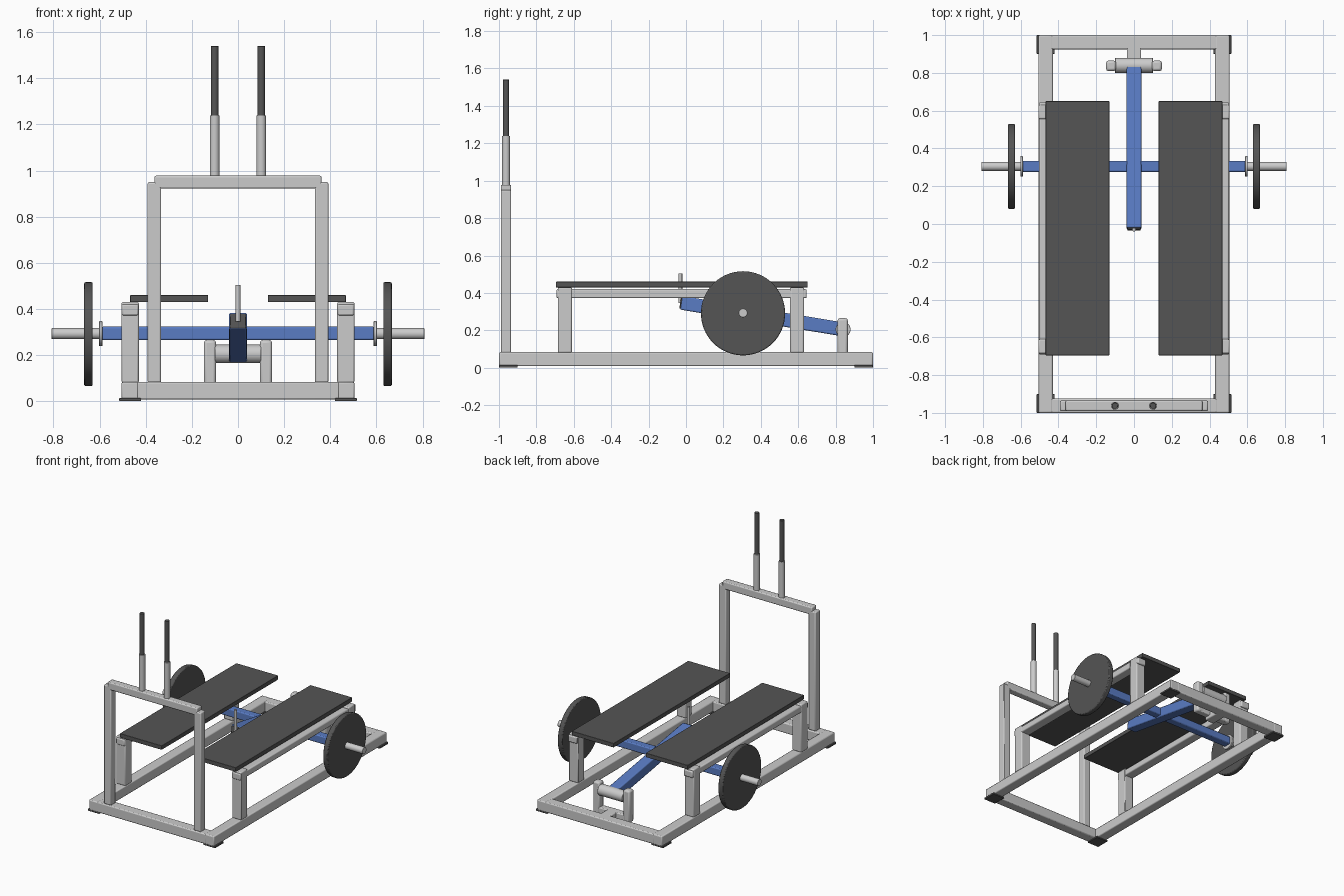
import bpy, bmesh, math
from mathutils import Matrix, Vector

if "Cube" in bpy.data.objects:
    bpy.data.objects.remove(bpy.data.objects["Cube"])


def material(name, rgb):
    m = bpy.data.materials.new(name)
    m.diffuse_color = (*rgb, 1)
    m.use_nodes = True
    m.node_tree.nodes["Principled BSDF"].inputs["Base Color"].default_value = m.diffuse_color
    return m


STEEL = None
DARK = material("dark_rubber", (0.09, 0.09, 0.09))
BLUE = material("blue_paint", (0.10, 0.20, 0.55))


def finish(name, bm, mat, bevel=0.0, segments=2):
    me = bpy.data.meshes.new(name)
    bm.to_mesh(me)
    bm.free()
    ob = bpy.data.objects.new(name, me)
    bpy.context.collection.objects.link(ob)
    if mat:
        me.materials.append(mat)
    if bevel:
        b = ob.modifiers.new("rounded_edges", 'BEVEL')
        b.width, b.segments = bevel, segments
        b.limit_method = 'ANGLE'
        b.angle_limit = math.radians(40)
    bpy.ops.object.select_all(action='DESELECT')
    bpy.context.view_layer.objects.active = ob
    ob.select_set(True)
    bpy.ops.object.shade_smooth_by_angle(angle=math.radians(30))
    return ob


def box(name, x, y, z, mat=STEEL, bevel=0.007):
    """Box from (min, max) ranges."""
    bm = bmesh.new()
    size = [r[1] - r[0] for r in (x, y, z)]
    mid = Vector([(r[0] + r[1]) / 2 for r in (x, y, z)])
    bmesh.ops.create_cube(bm, size=1, matrix=Matrix.Translation(mid) @ Matrix.Diagonal((*size, 1)))
    return finish(name, bm, mat, bevel)


def rod(name, a, b, r, mat=STEEL, bevel=0.002, sides=32):
    """Cylinder from point a to point b."""
    a, b = Vector(a), Vector(b)
    rot = (b - a).to_track_quat('Z', 'Y').to_matrix().to_4x4()
    bm = bmesh.new()
    bmesh.ops.create_cone(bm, cap_ends=True, segments=sides, radius1=r, radius2=r,
                          depth=(b - a).length, matrix=Matrix.Translation((a + b) / 2) @ rot)
    return finish(name, bm, mat, bevel)


def span(s, a, b):
    return tuple(sorted((s * a, s * b)))


# Base frame cross tubes
for s, n in ((-1, "front"), (1, "rear")):
    box(n + "_base_tube", (-0.44, 0.44), span(s, 0.925, 1.0), (0.008, 0.083))

for s, n in ((-1, "left"), (1, "right")):
    # Base side tubes and corner feet
    box(n + "_base_tube", span(s, 0.43, 0.505), (-1, 1), (0.008, 0.083))
    for t, m in ((-1, "front"), (1, "rear")):
        box(f"{n}_{m}_foot", span(s, 0.42, 0.515), span(t, 0.9, 1.0), (0, 0.014), DARK, 0.003)
    # Platform: posts, rail and deck
    for y0, m in ((-0.685, "front"), (0.556, "rear")):
        box(f"{n}_{m}_platform_post", span(s, 0.43, 0.505), (y0, y0 + 0.075), (0.08, 0.43))
    box(n + "_platform_rail", span(s, 0.432, 0.503), (-0.692, 0.645), (0.372, 0.42))
    box(n + "_platform_deck", span(s, 0.13, 0.468), (-0.695, 0.65), (0.43, 0.46), DARK, 0.002)
    # Front upright and handle
    box(n + "_upright", span(s, 0.333, 0.392), (-0.99, -0.935), (0.08, 0.95))
    rod(n + "_handle_post", (s * 0.101, -0.962, 0.96), (s * 0.101, -0.962, 1.24), 0.021)
    rod(n + "_handle_grip", (s * 0.101, -0.962, 1.23), (s * 0.101, -0.962, 1.54), 0.0165, DARK)
    # Rear pivot bracket
    box(n + "_pivot_post", span(s, 0.095, 0.148), (0.81, 0.865), (0.03, 0.265), STEEL, 0.012)
    # Weight sleeve, collar and plate
    rod(n + "_collar", (s * 0.588, 0.305, 0.293), (s * 0.602, 0.305, 0.293), 0.054)
    rod(n + "_weight_sleeve", (s * 0.59, 0.305, 0.293), (s * 0.808, 0.305, 0.293), 0.024)
    rod(n + "_weight_plate", (s * 0.63, 0.305, 0.291), (s * 0.667, 0.305, 0.291), 0.225, DARK, 0.006, 64)

# Top crossbar of the front frame
box("upright_crossbar", (-0.362, 0.362), (-0.99, -0.935), (0.922, 0.978))

# Pivot support and axle
box("pivot_stub", (-0.038, 0.038), (0.81, 0.94), (0.008, 0.083))
box("pivot_crossbar", (-0.12, 0.12), (0.812, 0.863), (0.03, 0.083))
rod("pivot_sleeve", (-0.1, 0.84, 0.205), (0.1, 0.84, 0.205), 0.04)

# Lever arm: square tube sloping up towards the front
start, end = Vector((0, 0.84, 0.205)), Vector((0, -0.025, 0.347))
direction = end - start
arm = box("lever_arm", (-0.039, 0.039), (-direction.length, 0), (-0.037, 0.037), BLUE)
arm.location = start
tilt = -math.atan2(direction.z, -direction.y)
arm.rotation_euler.x = tilt
cap = box("lever_arm_cap", (-0.034, 0.034), (-direction.length - 0.006, -direction.length + 0.01),
          (-0.032, 0.032), DARK, 0.004)
cap.location, cap.rotation_euler.x = start, tilt
rod("attachment_pin", (0, -0.03, 0.345), (0, -0.03, 0.505), 0.01)

# Weight crossbeam
box("weight_crossbeam", (-0.592, 0.592), (0.276, 0.334), (0.265, 0.323), BLUE)
